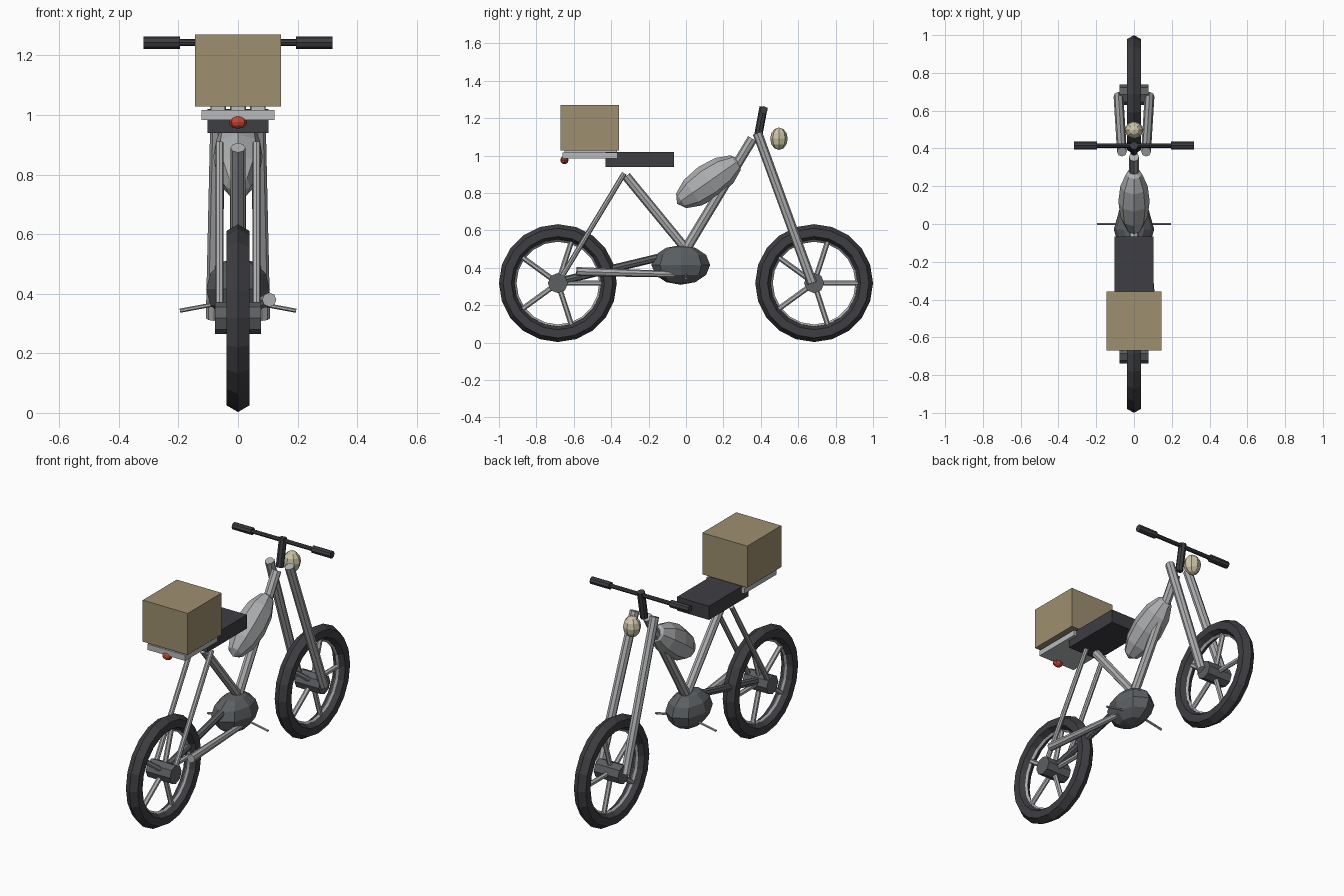
import bpy, math
from mathutils import Vector, Matrix

if "Cube" in bpy.data.objects:
    bpy.data.objects.remove(bpy.data.objects["Cube"])


def material(name, r, g, b):
    m = bpy.data.materials.new(name)
    lin = [((c / 255 + 0.055) / 1.055) ** 2.4 for c in (r, g, b)]
    m.diffuse_color = (*lin, 1)
    m.use_nodes = True
    m.node_tree.nodes["Principled BSDF"].inputs["Base Color"].default_value = m.diffuse_color
    return m


BLACK = material("black rubber", 62, 61, 66)
METAL = material("light metal", 172, 173, 175)
ENGINE = material("dark metal", 92, 96, 99)
RACK = material("pale metal", 184, 187, 188)
TAN = material("tan box", 158, 143, 112)
CREAM = material("cream lamp", 205, 197, 168)
RED = material("red lamp", 198, 68, 48)


def finish(name, mat):
    o = bpy.context.object
    o.name = name
    o.data.materials.append(mat)
    return o


def box(name, lo, hi, mat):
    lo, hi = Vector(lo), Vector(hi)
    bpy.ops.mesh.primitive_cube_add(size=1, location=(lo + hi) / 2)
    o = finish(name, mat)
    o.scale = hi - lo
    return o


def tube(name, a, b, r, mat, r2=None, sides=8):
    a, b = Vector(a), Vector(b)
    d = b - a
    bpy.ops.mesh.primitive_cone_add(vertices=sides, radius1=r, radius2=r if r2 is None else r2,
                                    depth=d.length, location=(a + b) / 2)
    o = finish(name, mat)
    o.rotation_euler = d.to_track_quat('Z', 'Y').to_euler()
    return o


def ball(name, loc, size, mat, tilt=0.0, along_y=False):
    bpy.ops.mesh.primitive_uv_sphere_add(segments=8, ring_count=6, radius=1, location=loc)
    o = finish(name, mat)
    if along_y:  # poles at the two ends of the length
        o.data.transform(Matrix.Rotation(math.pi / 2, 4, 'X'))
    o.scale = size
    o.rotation_euler.x = tilt
    return o


def ring(name, loc, major, minor, sides, mat):
    bpy.ops.mesh.primitive_torus_add(major_segments=20, minor_segments=sides, major_radius=major,
                                     minor_radius=minor, location=loc,
                                     rotation=(0, math.pi / 2, 0))
    return finish(name, mat)


# Wheels: tyre, rim, hub and five spokes
WZ = 0.318
for label, y in (("rear", -0.685), ("front", 0.685)):
    c = Vector((0, y, WZ))
    ring(label + "_tyre", c, 0.271, 0.044, 6, BLACK)
    ring(label + "_rim", c, 0.231, 0.010, 4, METAL)
    hub = tube(label + "_hub", c - Vector((0.078, 0, 0)), c + Vector((0.078, 0, 0)), 0.054, ENGINE)
    for i in range(5):
        t = i * math.tau / 5
        d = Vector((0, math.cos(t), math.sin(t)))
        tube(f"{label}_spoke_{i + 1}", c + d * 0.03, c + d * 0.235, 0.014, METAL, sides=6)

# Frame tubes
tube("down_tube", (0, 0, 0.5), (0, 0.355, 1.09), 0.027, METAL)
tube("seat_tube", (0, 0, 0.5), (0, -0.32, 0.89), 0.025, METAL)
tube("swing_arm", (0, -0.04, 0.48), (0, -0.685, 0.325), 0.021, ENGINE)
for side, s in (("right", 1), ("left", -1)):
    tube(side + "_rear_stay", (s * 0.062, -0.33, 0.905), (s * 0.062, -0.685, WZ), 0.014, METAL)
    tube(side + "_fork_leg", (s * 0.064, 0.382, 1.12), (s * 0.082, 0.675, WZ), 0.026, METAL)
    tube(side + "_foot_peg", (s * 0.05, 0, 0.37), (s * 0.195, 0, 0.343), 0.007, METAL, sides=6)
    tube(side + "_grip", (s * 0.195, 0.415, 1.243), (s * 0.317, 0.415, 1.243), 0.021, BLACK)

# Steering
tube("handlebar", (-0.2, 0.415, 1.243), (0.2, 0.415, 1.243), 0.012, BLACK)
tube("handlebar_stem", (0, 0.385, 1.10), (0, 0.415, 1.26), 0.022, BLACK)
ball("headlight", (0, 0.497, 1.09), (0.05, 0.047, 0.06), CREAM)

# Engine, fuel tank and exhaust
ball("engine", (0, -0.028, 0.415), (0.107, 0.157, 0.106), ENGINE)
ball("fuel_tank", (0, 0.12, 0.86), (0.083, 0.205, 0.096), METAL, math.radians(35), True)
tube("exhaust", (0.06, 0, 0.363), (0.105, -0.585, 0.38), 0.016, METAL, 0.024)

# Seat, rack with slats, cargo box and tail light
box("seat", (-0.103, -0.43, 0.94), (0.103, -0.065, 1.02), BLACK)
box("rack", (-0.122, -0.66, 0.983), (0.122, -0.365, 1.016), RACK)
for i in (-1, 0, 1):
    box(f"rack_slat_{i + 2}", (i * 0.067 - 0.024, -0.65, 1.01), (i * 0.067 + 0.024, -0.37, 1.03), RACK)
box("cargo_box", (-0.145, -0.67, 1.028), (0.145, -0.357, 1.27), TAN)
ball("tail_light", (0, -0.65, 0.976), (0.031, 0.022, 0.022), RED)
